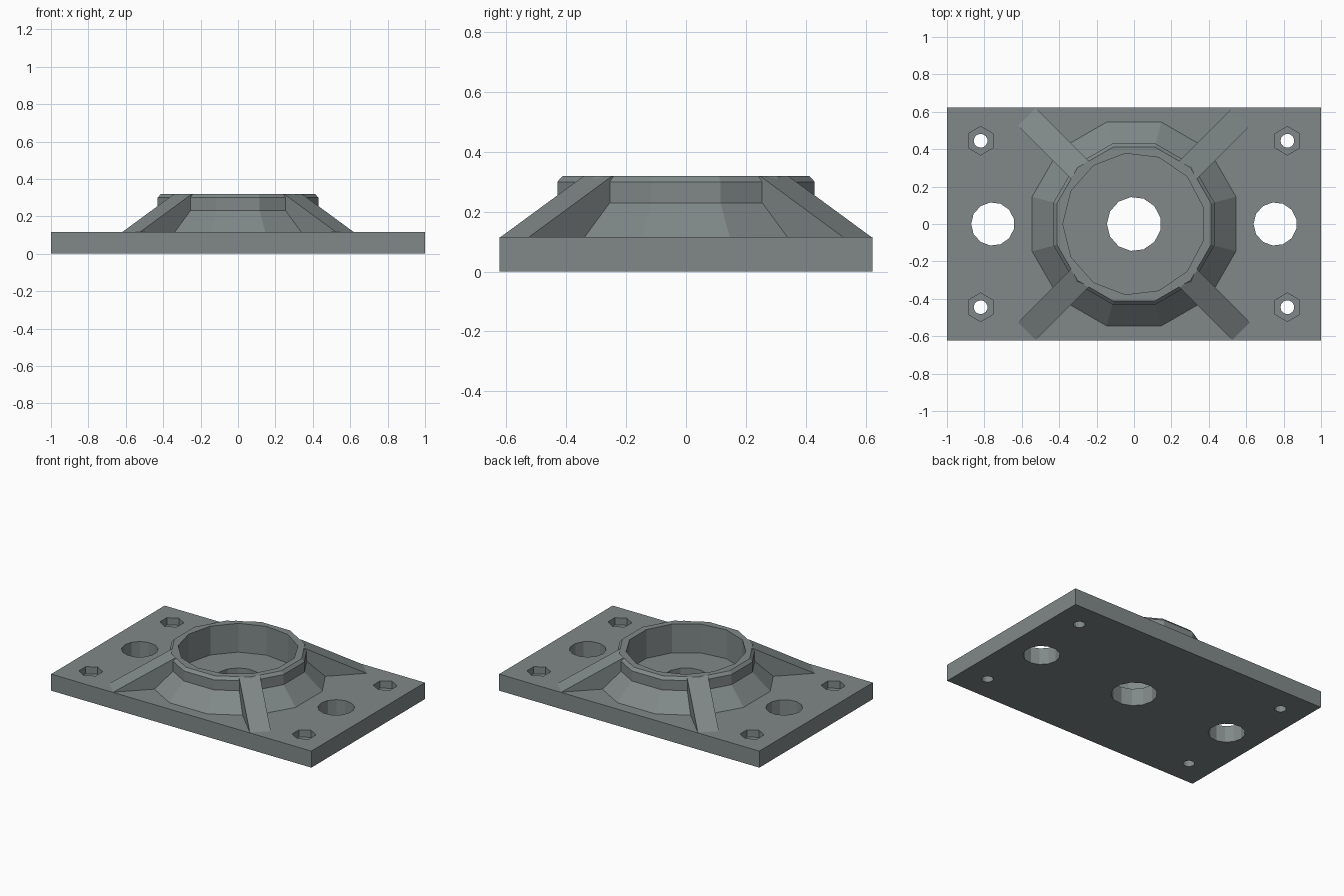
import bpy, bmesh, math
from mathutils import Matrix, Vector

if "Cube" in bpy.data.objects:
    bpy.data.objects.remove(bpy.data.objects["Cube"])

steel = bpy.data.materials.new("grey steel")
steel.diffuse_color = (0.22, 0.25, 0.25, 1)
steel.use_nodes = True
steel.node_tree.nodes["Principled BSDF"].inputs["Base Color"].default_value = steel.diffuse_color


def make(name, bm):
    bmesh.ops.recalc_face_normals(bm, faces=bm.faces)
    mesh = bpy.data.meshes.new(name)
    bm.to_mesh(mesh)
    bm.free()
    mesh.materials.append(steel)
    obj = bpy.data.objects.new(name, mesh)
    bpy.context.collection.objects.link(obj)
    return obj


def lathe(name, profile, sides, turn, centre=(0, 0)):
    """Closed stack of polygon rings from (radius, z) pairs."""
    bm = bmesh.new()
    rings = []
    for r, z in profile:
        rings.append([bm.verts.new((centre[0] + r * math.cos(turn + math.tau * i / sides),
                                    centre[1] + r * math.sin(turn + math.tau * i / sides), z))
                      for i in range(sides)])
    for a, b in zip(rings, rings[1:]):
        for i in range(sides):
            j = (i + 1) % sides
            bm.faces.new((a[i], a[j], b[j], b[i]))
    bm.faces.new(rings[0])
    bm.faces.new(rings[-1])
    return make(name, bm)


def rib(name, angle):
    """Sloping buttress: side profile extruded across its width."""
    outline = [(0.39, 0.05), (0.39, 0.32), (0.415, 0.32), (0.81, 0.115), (0.81, 0.05)]
    bm = bmesh.new()
    face = bm.faces.new([bm.verts.new((r, -0.067, z)) for r, z in outline])
    new = bmesh.ops.extrude_face_region(bm, geom=[face])["geom"]
    bmesh.ops.translate(bm, vec=Vector((0, 0.134, 0)),
                        verts=[v for v in new if isinstance(v, bmesh.types.BMVert)])
    bmesh.ops.rotate(bm, matrix=Matrix.Rotation(angle, 3, "Z"), verts=bm.verts)
    return make(name, bm)


def combine(target, tool, operation):
    mod = target.modifiers.new(tool.name, "BOOLEAN")
    mod.object, mod.operation, mod.solver = tool, operation, "EXACT"
    bpy.context.view_layer.objects.active = target
    bpy.ops.object.modifier_apply(modifier=mod.name)
    bpy.data.objects.remove(tool)


# Base plate
bm = bmesh.new()
bmesh.ops.create_cube(bm, size=1, matrix=Matrix.Translation((0, 0, 0.0575))
                      @ Matrix.Diagonal((2, 1.246, 0.115, 1)))
plate = make("mounting_plate", bm)

# Twelve-sided collar with flared foot and chamfered rim
k = 1 / math.cos(math.pi / 12)
collar = [(0.545 * k, 0.05), (0.545 * k, 0.115), (0.43 * k, 0.23),
          (0.43 * k, 0.30), (0.412 * k, 0.32)]
combine(plate, lathe("collar", collar, 12, math.pi / 12), "UNION")

# Four diagonal ribs
for i in range(4):
    combine(plate, rib("rib", math.pi / 4 + i * math.pi / 2), "UNION")

# Round socket, centre hole and two side holes
cuts = [lathe("socket", [(0.38, 0.12), (0.38, 0.5)], 13, math.pi),
        lathe("centre_hole", [(0.145, -0.1), (0.145, 0.2)], 13, math.pi)]
for s in (-1, 1):
    cuts.append(lathe("side_hole", [(0.116, -0.1), (0.116, 0.2)], 13, math.pi, (s * 0.755, 0)))
    # Corner bolt holes with hexagonal nut pockets
    for t in (-1, 1):
        c = (s * 0.82, t * 0.445)
        cuts.append(lathe("bolt_hole", [(0.037, -0.1), (0.037, 0.2)], 13, math.pi, c))
        cuts.append(lathe("nut_pocket", [(0.076, 0.065), (0.076, 0.2)], 6, math.pi / 6, c))
for cut in cuts:
    combine(plate, cut, "DIFFERENCE")
